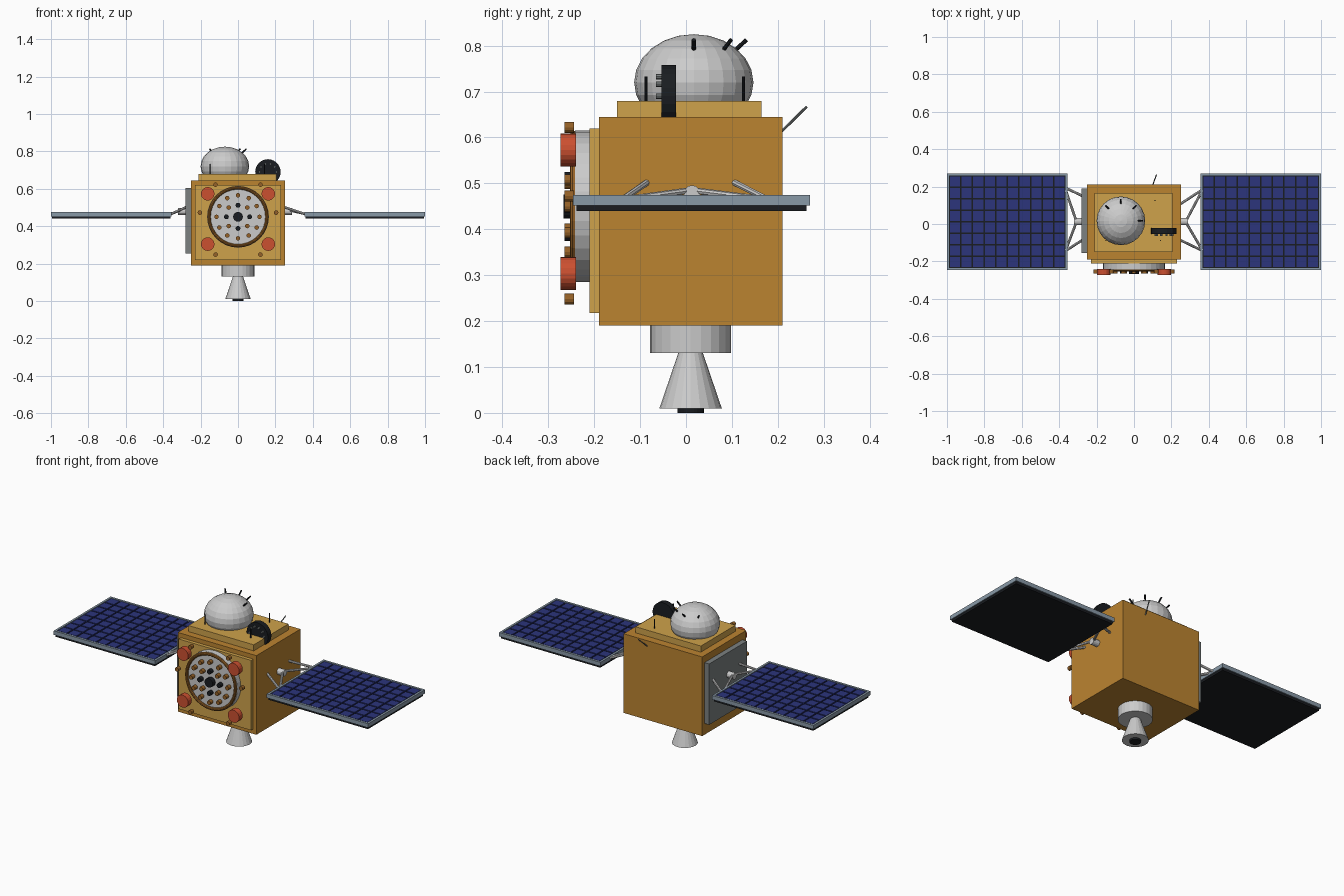
import bpy, bmesh
from math import sin, cos, pi, radians
from mathutils import Vector, Matrix

if "Cube" in bpy.data.objects:
    bpy.data.objects.remove(bpy.data.objects["Cube"])


def mat(name, r, g, b):
    m = bpy.data.materials.new(name)
    m.diffuse_color = (r, g, b, 1)
    m.use_nodes = True
    m.node_tree.nodes["Principled BSDF"].inputs["Base Color"].default_value = m.diffuse_color
    return m


FOIL = mat("foil", 0.50, 0.23, 0.03)
GOLD = mat("gold", 0.62, 0.36, 0.07)
COPPER = mat("copper", 0.30, 0.12, 0.02)
RED = mat("red", 0.60, 0.08, 0.03)
BLACK = mat("black", 0.01, 0.012, 0.015)
BLUE = mat("blue", 0.025, 0.035, 0.20)
STEEL = mat("steel", 0.25, 0.32, 0.39)
SILVER = mat("silver", 0.55, 0.57, 0.58)
DULL = mat("dull_grey", 0.20, 0.22, 0.22)


def finish(name, bm, m):
    me = bpy.data.meshes.new(name)
    bm.to_mesh(me)
    bm.free()
    me.materials.append(m)
    ob = bpy.data.objects.new(name, me)
    bpy.context.collection.objects.link(ob)
    return ob


def add_box(bm, lo, hi):
    lo, hi = Vector(lo), Vector(hi)
    bmesh.ops.create_cube(bm, size=1, matrix=Matrix.Translation((lo + hi) / 2)
                          @ Matrix.Diagonal((*(hi - lo), 1)))


def add_rod(bm, a, b, r1, r2=None, n=16):
    a, b = Vector(a), Vector(b)
    d = b - a
    bmesh.ops.create_cone(bm, cap_ends=True, segments=n, radius1=r1,
                          radius2=r1 if r2 is None else r2, depth=d.length,
                          matrix=Matrix.Translation((a + b) / 2)
                          @ d.to_track_quat('Z', 'Y').to_matrix().to_4x4())


def boxes(name, items, m):
    bm = bmesh.new()
    for lo, hi in items:
        add_box(bm, lo, hi)
    return finish(name, bm, m)


def rods(name, items, r, m, n=8):
    bm = bmesh.new()
    for a, b in items:
        add_rod(bm, a, b, r, n=n)
    return finish(name, bm, m)


def cone(name, a, b, r1, r2, m, n=24):
    bm = bmesh.new()
    add_rod(bm, a, b, r1, r2, n)
    return finish(name, bm, m)


def studs(name, pts, y0, y1, r, m, n=12):
    return rods(name, [((x, y0, z), (x, y1, z)) for x, z in pts], r, m, n)


def circle(r, n, cx, cz, start=0.0):
    return [(cx + r * cos(start + 2 * pi * i / n), cz + r * sin(start + 2 * pi * i / n))
            for i in range(n)]


# Body and its plates
boxes("body", [((-0.25, -0.19, 0.19), (0.25, 0.21, 0.645))], FOIL)
boxes("front_plate", [((-0.23, -0.21, 0.218), (0.23, -0.19, 0.62))], GOLD)
boxes("top_plate", [((-0.21, -0.15, 0.645), (0.205, 0.165, 0.68))], GOLD)
boxes("left_radiator", [((-0.28, -0.155, 0.255), (-0.25, 0.19, 0.605))], DULL)

# Engine
cone("engine_collar", (0, 0.01, 0.13), (0, 0.01, 0.19), 0.088, 0.088, SILVER)
cone("engine_bell", (0, 0.01, 0.01), (0, 0.01, 0.13), 0.068, 0.027, SILVER, 20)
cone("engine_throat", (0, 0.01, 0.0), (0, 0.01, 0.02), 0.029, 0.029, BLACK)

# Squashed dome with radial pins
bm = bmesh.new()
bmesh.ops.create_uvsphere(bm, u_segments=24, v_segments=12, radius=1,
                          matrix=Matrix.Translation((-0.07, 0.017, 0.72))
                          @ Matrix.Diagonal((0.13, 0.13, 0.105, 1)))
finish("dome", bm, SILVER)
pins = []
for deg in (0, 45, 90, 135):
    c, s = cos(radians(deg)), sin(radians(deg))
    pins.append(((-0.07 + 0.088 * c, 0.017 + 0.088 * s, 0.788),
                 (-0.07 + 0.115 * c, 0.017 + 0.115 * s, 0.813)))
rods("dome_pins", pins, 0.0045, BLACK)
rods("top_whips", [((x, y, 0.675), (x, y, 0.733)) for x, y in
                   ((-0.15, -0.087), (0.112, 0.125), (0.142, -0.087))], 0.003, BLACK)
rods("rear_antenna", [((0.10, 0.208, 0.613), (0.12, 0.263, 0.667))], 0.003, DULL)

# Upright disc sensor on top
cone("sensor_disc", (0.16, -0.022, 0.69), (0.16, -0.053, 0.69), 0.068, 0.068, BLACK)
studs("sensor_knobs", circle(0.045, 10, 0.16, 0.69), -0.05, -0.065, 0.006, DULL, 8)

# Round front instrument
cone("instrument_disc", (0, -0.205, 0.45), (0, -0.242, 0.45), 0.165, 0.165, SILVER, 32)
bm = bmesh.new()
bmesh.ops.create_circle(bm, cap_ends=False, segments=10, radius=0.009,
                        matrix=Matrix.Translation((0.155, -0.244, 0.45))
                        @ Matrix.Rotation(pi / 2, 4, 'X'))
bmesh.ops.rotate(bm, verts=bm.verts, cent=(0.155, -0.244, 0.45),
                 matrix=Matrix.Rotation(pi / 2, 3, 'X'))
bmesh.ops.rotate(bm, verts=bm.verts, cent=(0.155, -0.244, 0.45),
                 matrix=Matrix.Identity(3))
bmesh.ops.spin(bm, geom=bm.verts[:] + bm.edges[:], cent=(0, -0.244, 0.45),
               axis=(0, 1, 0), angle=2 * pi, steps=32, use_merge=True)
bmesh.ops.recalc_face_normals(bm, faces=bm.faces)
finish("instrument_ring", bm, COPPER)
studs("outer_studs", circle(0.115, 12, 0, 0.45), -0.24, -0.265, 0.012, COPPER)
studs("inner_studs", circle(0.07, 4, 0, 0.45, pi / 4), -0.24, -0.265, 0.012, COPPER)
studs("dark_studs", circle(0.062, 4, 0, 0.45), -0.24, -0.265, 0.013, BLACK)
studs("instrument_hub", [(0, 0.45)], -0.24, -0.267, 0.026, BLACK, 16)

# Red caps and small bolts around the instrument
studs("red_caps", [(x, z) for x in (-0.162, 0.162) for z in (0.304, 0.573)],
      -0.24, -0.273, 0.036, RED, 20)
studs("front_bolts", [(s * x, z) for s in (-1, 1) for x, z in
                      ((0.12, 0.622), (0.204, 0.472), (0.12, 0.248))],
      -0.244, -0.265, 0.012, COPPER)

# Solar wings, one per side
X0, X1, Y0, Y1 = 0.355, 1.0, -0.246, 0.27
for s, side in ((1, "right"), (-1, "left")):
    def sx(items):
        out = []
        for a, b in items:
            xs = sorted((s * a[0], s * b[0]))
            out.append(((xs[0], a[1], a[2]), (xs[1], b[1], b[2])))
        return out

    w = 0.012
    boxes(side + "_wing_frame", sx([
        ((X0, Y0, 0.452), (X1, Y0 + w, 0.475)), ((X0, Y1 - w, 0.452), (X1, Y1, 0.475)),
        ((X0, Y0 + w, 0.452), (X0 + w, Y1 - w, 0.475)),
        ((X1 - w, Y0 + w, 0.452), (X1, Y1 - w, 0.475))]), STEEL)
    boxes(side + "_wing_backing", sx([
        ((X0 + 0.006, Y0 + 0.007, 0.44), (X1 - 0.006, Y1 - 0.007, 0.468))]), BLACK)
    nx, ny = 10, 8
    px, py = (X1 - X0 - 2 * w) / nx, (Y1 - Y0 - 2 * w) / ny
    g = 0.004
    cells = [((X0 + w + i * px + g, Y0 + w + j * py + g, 0.466),
              (X0 + w + (i + 1) * px - g, Y0 + w + (j + 1) * py - g, 0.474))
             for i in range(nx) for j in range(ny)]
    boxes(side + "_solar_cells", sx(cells), BLUE)

    # Hinge and struts holding the wing
    xb = 0.245 if s > 0 else 0.275
    xh = xb + 0.045
    cone(side + "_hinge", (s * xb, 0.013, 0.478), (s * xh, 0.013, 0.478),
         0.018, 0.018, SILVER, 12)
    ends = [((xb, 0.105, 0.502), (0.36, 0.18, 0.464)),
            ((xb, -0.085, 0.502), (0.36, -0.14, 0.464)),
            ((xh - 0.01, 0.02, 0.484), (0.365, 0.18, 0.464)),
            ((xh - 0.01, 0.005, 0.484), (0.365, -0.14, 0.464))]
    if s < 0:
        ends[0] = ((xb, 0.15, 0.502), (0.36, 0.19, 0.464))
    rods(side + "_struts", [((s * a[0], a[1], a[2]), (s * b[0], b[1], b[2]))
                            for a, b in ends], 0.007, SILVER)
